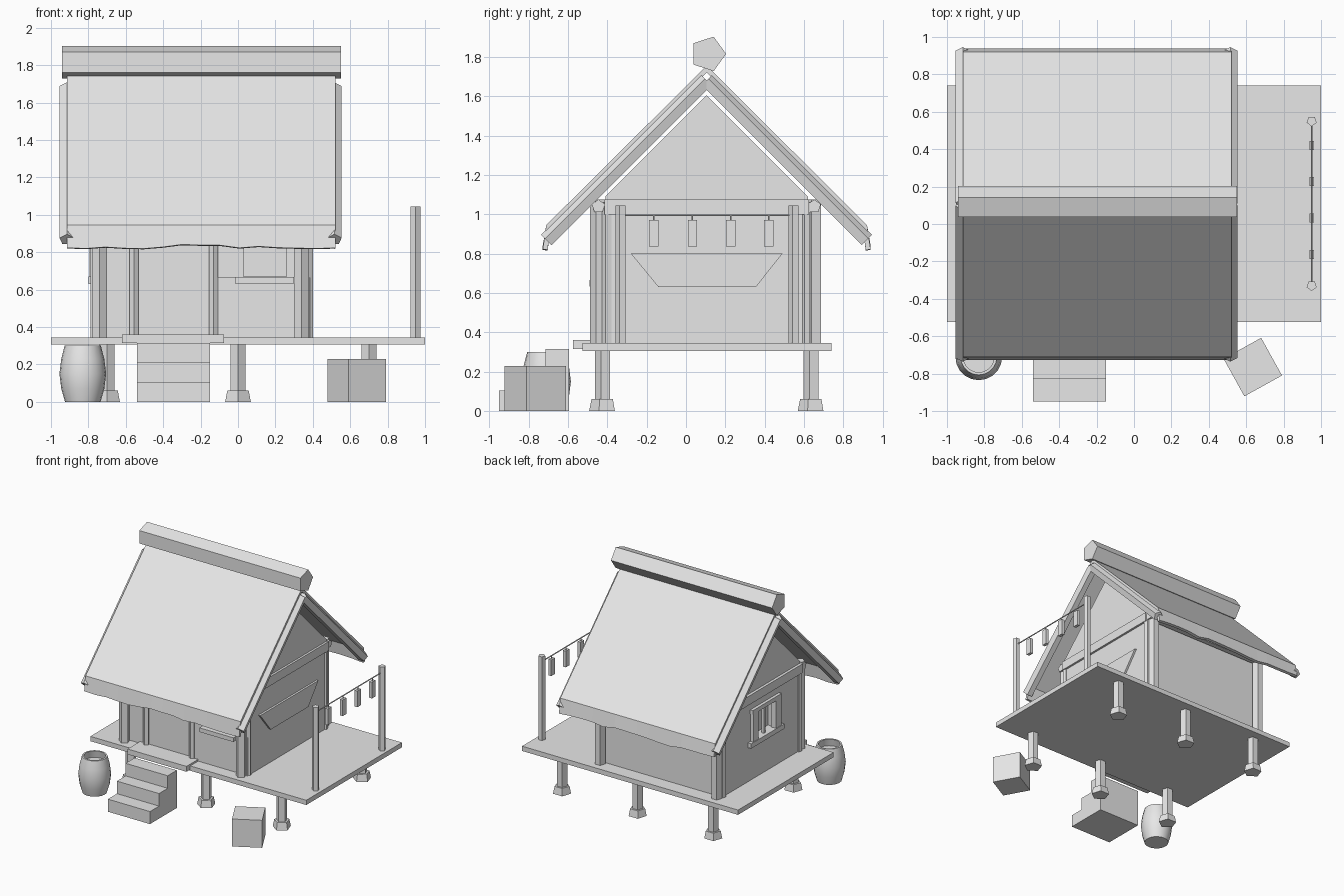
import bpy, bmesh, math, random
from mathutils import Vector, Matrix

random.seed(4)
cube = bpy.data.objects.get("Cube")
if cube:
    bpy.data.objects.remove(cube, do_unlink=True)

grey = bpy.data.materials.new("plain_grey")
grey.use_nodes = True
grey.diffuse_color = (0.8, 0.8, 0.8, 1)
grey.node_tree.nodes["Principled BSDF"].inputs["Base Color"].default_value = (0.8, 0.8, 0.8, 1)


def finish(name, bm):
    bmesh.ops.recalc_face_normals(bm, faces=bm.faces)
    mesh = bpy.data.meshes.new(name)
    bm.to_mesh(mesh)
    bm.free()
    mesh.materials.append(grey)
    ob = bpy.data.objects.new(name, mesh)
    bpy.context.collection.objects.link(ob)
    return ob


def box(name, x, y, z, turn=0):
    """Box from (min, max) ranges, turned about its own middle."""
    bm = bmesh.new()
    mid = Vector((sum(x) / 2, sum(y) / 2, sum(z) / 2))
    size = (x[1] - x[0], y[1] - y[0], z[1] - z[0])
    bmesh.ops.create_cube(bm, size=1, matrix=Matrix.Translation(mid)
                          @ Matrix.Rotation(turn, 4, 'Z') @ Matrix.Diagonal((*size, 1)))
    return finish(name, bm)


def pole(name, a, b, r, r2=None, sides=5, roll=0):
    """Five-sided pole between two points."""
    a, b = Vector(a), Vector(b)
    bm = bmesh.new()
    turn = (b - a).to_track_quat('Z', 'Y').to_matrix().to_4x4()
    bmesh.ops.create_cone(bm, cap_ends=True, segments=sides, radius1=r, radius2=r2 or r,
                          depth=(b - a).length, matrix=Matrix.Translation((a + b) / 2)
                          @ turn @ Matrix.Rotation(roll, 4, 'Z'))
    return finish(name, bm)


def prism(name, profile, x0, x1):
    """Outline in y and z, drawn out along x."""
    bm = bmesh.new()
    face = bm.faces.new([bm.verts.new((x0, y, z)) for y, z in profile])
    out = bmesh.ops.extrude_face_region(bm, geom=[face])
    moved = [v for v in out["geom"] if isinstance(v, bmesh.types.BMVert)]
    bmesh.ops.translate(bm, verts=moved, vec=(x1 - x0, 0, 0))
    return finish(name, bm)


RIDGE_Y = 0.105
FLOOR = 0.345

# Platform on six footed legs
box("platform", (-1, 1), (-0.525, 0.74), (0.305, FLOOR))
for x in (-0.7, 0, 0.7):
    for y in (-0.42, 0.64):
        pole("leg", (x, y, 0.05), (x, y, 0.31), 0.042)
        pole("leg_foot", (x, y, 0), (x, y, 0.06), 0.072, 0.06)

# Walls with gables, and window recesses
walls = prism("walls", [(-0.41, FLOOR), (0.62, FLOOR), (0.62, 1.09), (RIDGE_Y, 1.605), (-0.41, 1.09)],
              -0.77, 0.385)
for cutter in (box("front_window_cutter", (0.03, 0.26), (-0.5, -0.36), (0.67, 0.93)),
               box("side_window_cutter", (-0.9, -0.71), (-0.07, 0.19), (0.67, 0.9))):
    cutter.hide_render = True
    cutter.hide_set(True)
    mod = walls.modifiers.new("window", 'BOOLEAN')
    mod.object = cutter
    mod.solver = 'EXACT'

# Corner posts and wall beams
for y in (-0.445, 0.652):
    for x in (-0.74, 0.34):
        pole("corner_post", (x, y, FLOOR), (x, y, 1.075), 0.042)
    pole("eave_beam", (-0.78, y, 1.04), (0.39, y, 1.04), 0.035)
for x in (-0.765, 0.375):
    for y in (-0.4, 0.61):
        pole("side_post", (x, y, FLOOR), (x, y, 1.06), 0.026)
    box("gable_beam", (x - 0.028, x + 0.028), (-0.415, 0.625), (1.0, 1.075))

# Door posts and doorstep
for x in (-0.555, -0.13):
    pole("door_post", (x, -0.42, FLOOR), (x, -0.42, 1.05), 0.025)
box("door_lintel", (-0.58, -0.11), (-0.44, -0.4), (0.96, 1.01))
box("doorstep", (-0.62, -0.075), (-0.575, -0.41), (0.315, 0.36))

# Front counter and lower wall panel
box("front_panel", (-0.11, 0.385), (-0.42, -0.4), (FLOOR, 0.665))
box("front_counter", (-0.015, 0.3), (-0.49, -0.4), (0.632, 0.667))

# Side window: sill, header, jambs and bars
box("side_window_sill", (-0.8, -0.75), (-0.16, 0.28), (0.63, 0.67))
box("side_window_header", (-0.795, -0.75), (-0.13, 0.25), (0.9, 0.935))
for y in (-0.09, 0.21):
    box("side_window_jamb", (-0.795, -0.75), (y - 0.035, y + 0.035), (0.66, 0.91))
box("side_window_bar", (-0.77, -0.75), (0.05, 0.07), (0.67, 0.9))

# Tapered board on the gable wall
prism("side_board", [(-0.28, 0.8), (0.49, 0.8), (0.355, 0.63), (-0.14, 0.63)], 0.38, 0.402)

# Thatch slopes with a ragged hanging fringe
for side, name in ((-1, "front_thatch"), (1, "back_thatch")):
    bm = bmesh.new()
    rows = []
    count = 14
    for i in range(count + 1):
        x = -0.915 + 1.435 * i / count
        drop = 0.83 + random.uniform(-0.013, 0.013)
        rows.append([bm.verts.new((x, RIDGE_Y + side * d, z))
                     for d, z in ((0, 1.755), (0.815, 0.945), (0.833, drop))])
    for a, b in zip(rows, rows[1:]):
        for j in range(2):
            face = bm.faces.new((a[j], a[j + 1], b[j + 1], b[j]))
    thatch = finish(name, bm)
    up = thatch.data.polygons[0].normal.z > 0
    solid = thatch.modifiers.new("thickness", 'SOLIDIFY')
    solid.thickness = 0.025
    solid.offset = -1 if up else 1
    # Sloping edge poles at both gables
    for x in (-0.915, 0.515):
        pole("gable_edge_pole", (x, RIDGE_Y, 1.679),
             (x, RIDGE_Y + side * 0.812, 0.867), 0.041)

# Ridge log
pole("ridge_log", (-0.94, 0.112, 1.815), (0.552, 0.112, 1.815), 0.092, roll=-math.pi / 2)

# Stairs
step = 0.105
prism("stairs", [(-0.95, 0), (-0.95, step), (-0.83, step), (-0.83, step * 2), (-0.715, step * 2),
                 (-0.715, step * 3), (-0.595, step * 3), (-0.595, 0)], -0.54, -0.15)

# Poles with a line of hanging tags
for y in (-0.33, 0.55):
    pole("line_pole", (0.95, y, FLOOR), (0.95, y, 1.045), 0.028)
pole("line", (0.95, -0.33, 0.995), (0.95, 0.55, 0.995), 0.005)
for y in (-0.163, 0.033, 0.228, 0.42):
    box("hanging_tag", (0.937, 0.963), (y - 0.024, y + 0.024), (0.835, 0.97))
    pole("tag_string", (0.95, y, 0.965), (0.95, y, 0.995), 0.004)

# Crate
box("crate", (0.52, 0.75), (-0.88, -0.65), (0, 0.23), math.radians(29))

# Open barrel, turned from a profile
bm = bmesh.new()
profile = [(0, 0), (0.095, 0), (0.115, 0.07), (0.125, 0.15), (0.115, 0.23), (0.097, 0.3),
           (0.083, 0.3), (0.095, 0.24), (0, 0.24)]
verts = [bm.verts.new((r, 0, z)) for r, z in profile]
edges = [bm.edges.new(pair) for pair in zip(verts, verts[1:])]
bmesh.ops.spin(bm, geom=verts + edges, axis=(0, 0, 1), cent=(0, 0, 0),
               angle=math.tau, steps=20, use_duplicate=False)
bmesh.ops.remove_doubles(bm, verts=bm.verts, dist=0.0005)
barrel = finish("barrel", bm)
barrel.location = (-0.83, -0.71, 0)
bpy.ops.object.select_all(action='DESELECT')
barrel.select_set(True)
bpy.context.view_layer.objects.active = barrel
bpy.ops.object.shade_smooth_by_angle(angle=math.radians(35))
